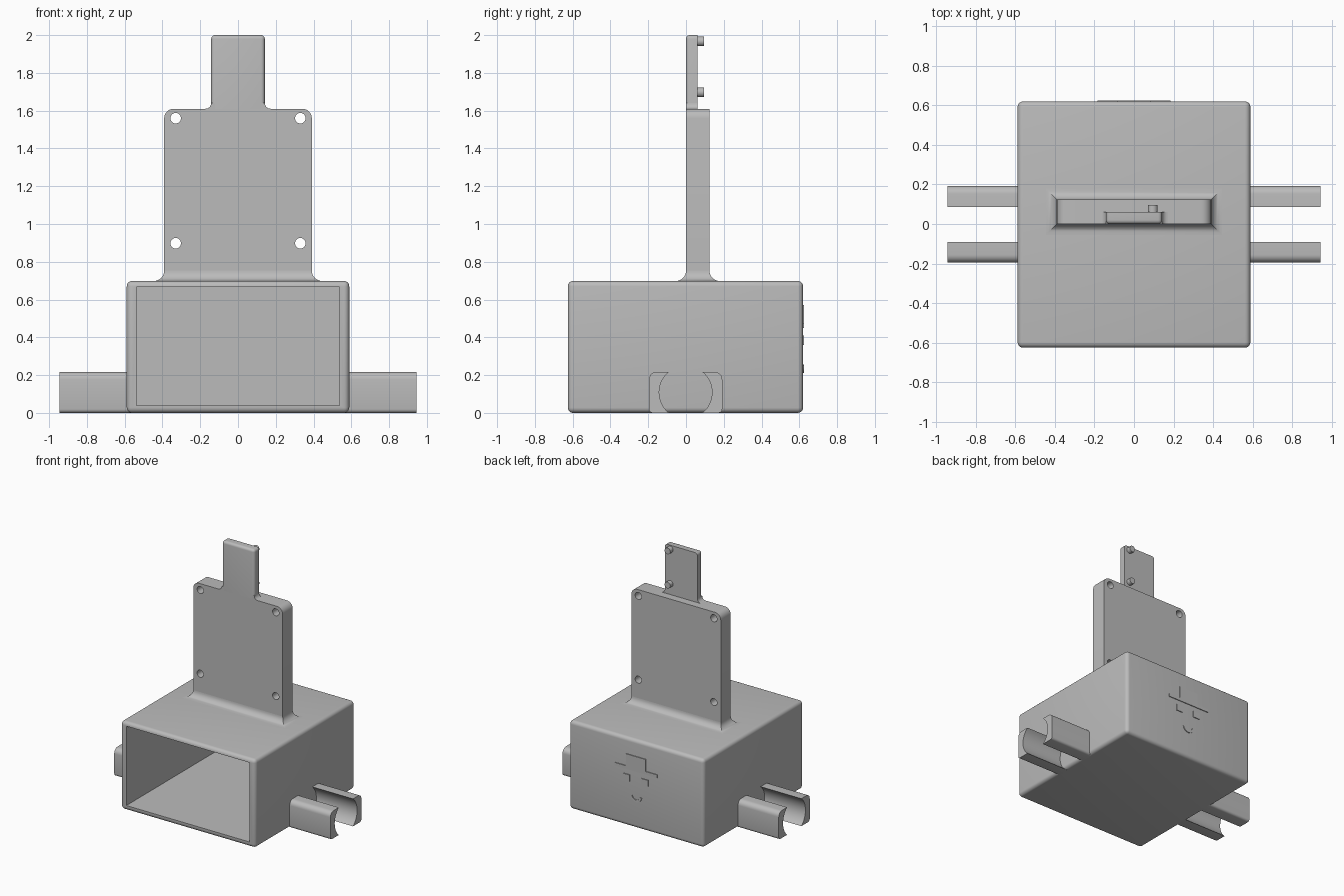
import bpy, bmesh
from math import pi, sin, cos, asin, radians
from mathutils import Vector, Matrix

cube = bpy.data.objects.get("Cube")
if cube:
    bpy.data.objects.remove(cube, do_unlink=True)

grey = bpy.data.materials.new("plain_grey")
grey.use_nodes = True
grey.diffuse_color = (0.5, 0.5, 0.5, 1)
grey.node_tree.nodes["Principled BSDF"].inputs["Base Color"].default_value = (0.5, 0.5, 0.5, 1)


def finish(name, bm):
    bmesh.ops.recalc_face_normals(bm, faces=bm.faces)
    mesh = bpy.data.meshes.new(name)
    bm.to_mesh(mesh)
    bm.free()
    mesh.materials.append(grey)
    ob = bpy.data.objects.new(name, mesh)
    bpy.context.collection.objects.link(ob)
    return ob


def arc(cx, cy, r, a0, a1, n=6):
    return [(cx + r * cos(a0 + (a1 - a0) * i / n), cy + r * sin(a0 + (a1 - a0) * i / n))
            for i in range(n + 1)]


def block(name, lo, hi, bevel=0, pick=lambda e: True):
    lo, hi = Vector(lo), Vector(hi)
    bm = bmesh.new()
    bmesh.ops.create_cube(bm, size=1)
    for v in bm.verts:
        v.co = (lo + hi) / 2 + v.co * (hi - lo)
    if bevel:
        bmesh.ops.bevel(bm, geom=[e for e in bm.edges if pick(e)], offset=bevel,
                        segments=5, profile=0.5, affect='EDGES')
    return finish(name, bm)


def prism(name, points, axis, lo, hi):
    """Extrude a profile: along x the points are (y, z), along y they are (x, z)."""
    place = (lambda p: (lo, *p)) if axis == 'x' else (lambda p: (p[0], lo, p[1]))
    step = (hi - lo, 0, 0) if axis == 'x' else (0, hi - lo, 0)
    bm = bmesh.new()
    face = bm.faces.new([bm.verts.new(place(p)) for p in points])
    new = bmesh.ops.extrude_face_region(bm, geom=[face], use_keep_orig=True)["geom"]
    bmesh.ops.translate(bm, vec=step, verts=[g for g in new if isinstance(g, bmesh.types.BMVert)])
    return finish(name, bm)


def rod(name, x, z, r, y0, y1):
    return prism(name, arc(x, z, r, 0, 2 * pi, 24)[:-1], 'y', y0, y1)


def carve(ob, cutters):
    """Subtract the cutters, bake the result and discard them."""
    for c in cutters:
        mod = ob.modifiers.new("cut", 'BOOLEAN')
        mod.operation, mod.object, mod.solver = 'DIFFERENCE', c, 'EXACT'
    bpy.context.view_layer.update()
    ob.data = bpy.data.meshes.new_from_object(ob.evaluated_get(bpy.context.evaluated_depsgraph_get()))
    ob.modifiers.clear()
    for c in cutters:
        bpy.data.objects.remove(c, do_unlink=True)
    return ob


parts = []

# Hollow housing, open at the front
TOP, BACK = 0.698, 0.62
housing = block("housing", (-0.589, -0.626, 0), (0.589, BACK, TOP), 0.028)
cavity = block("cavity_cutter", (-0.538, -0.8, 0.04), (0.538, 0.57, 0.667))
parts.append(carve(housing, [cavity]))

# Upright plate with rounded top corners and four screw holes
W, PT, Y0, Y1 = 0.391, 1.61, 0.0, 0.124
outline = [(-W, 0.69), (W, 0.69)] + arc(W - 0.05, PT - 0.05, 0.05, 0, pi / 2) \
    + arc(-W + 0.05, PT - 0.05, 0.05, pi / 2, pi)
plate = prism("upright_plate", outline, 'y', Y0, Y1)
drills = [rod("hole_cutter", x, z, 0.028, -0.1, 0.3) for x in (-0.33, 0.33) for z in (0.898, 1.56)]
parts.append(carve(plate, drills))

# Curved skirt where the plate meets the housing
R = 0.055
bm = bmesh.new()
rings = []
for i in range(9):
    a = i / 8 * pi / 2
    off, z = R * (1 - sin(a)), TOP + R * (1 - cos(a))
    rings.append([bm.verts.new(p) for p in (
        (-W - off, Y0 - off, z), (W + off, Y0 - off, z), (W + off, Y1 + off, z), (-W - off, Y1 + off, z))])
for low, high in zip(rings, rings[1:]):
    for k in range(4):
        bm.faces.new((low[k], low[k - 1], high[k - 1], high[k]))
parts.append(finish("plate_skirt", bm))

# Narrow tab on top, softened on the front and top corners
TW, TY = 0.142, 0.061


def tab_edge(e):
    a, b = (v.co for v in e.verts)
    front = max(a.y, b.y) < Y0 + 0.01 and max(a.z, b.z) > 1.9
    corner = min(a.z, b.z) > 1.9 and abs(a.x - b.x) < 0.01
    return front or corner


parts.append(block("top_tab", (-TW, Y0, PT - 0.001), (TW, TY, 2.0), 0.02, tab_edge))
for side, s in (("left", 1), ("right", -1)):
    curve = [(s * x, z) for x, z in arc(TW + 0.03, PT + 0.03, 0.03, pi, 1.5 * pi)]
    foot = [(s * (TW - 0.02), PT - 0.001), (s * (TW - 0.02), PT + 0.03)]
    parts.append(prism("tab_fillet_" + side, foot + curve, 'y', Y0, TY))

# Pegs on the back of the tab
for name, z in (("upper", 1.967), ("lower", 1.697)):
    parts.append(rod("peg_" + name, 0.095, z, 0.025, TY - 0.01, 0.096))

# Split tube clips on both sides
H, CR = 0.217, 0.14
t = asin(H / 2 / CR)
jaw = arc(0.194 - 0.02, 0.02, 0.02, -pi / 2, 0, 4) + arc(0.194 - 0.04, H - 0.04, 0.04, 0, pi / 2) \
    + arc(0, H / 2, CR, t, -t, 16)
for side, s in (("left", 1), ("right", -1)):
    for end, f in (("back", 1), ("front", -1)):
        parts.append(prism(f"clip_{side}_{end}", [(f * y - 0.002, z) for y, z in jaw],
                           'x', s * 0.56, s * 0.945))

# Thin raised face with a hat on the back wall
hat = [(0.185, 0.45), (0.185, 0.475), (0.085, 0.475), (0.085, 0.57),
       (-0.085, 0.57), (-0.085, 0.475), (-0.185, 0.475), (-0.185, 0.45)]
smile = arc(0, 0.26, 0.05, pi * 1.05, pi * 1.95, 8) + arc(0, 0.262, 0.035, pi * 1.95, pi * 1.05, 8)
relief = [("face_hat", hat), ("face_smile", smile)]
for side, x in (("left", 0.085), ("right", -0.075)):
    relief.append(("face_eye_" + side, [(x - 0.03, 0.36), (x + 0.03, 0.36), (x + 0.03, 0.41), (x - 0.03, 0.41)]))
for name, pts in relief:
    parts.append(prism(name, pts, 'y', BACK - 0.002, BACK + 0.006))

# Smooth the rounded surfaces and keep the corners crisp
bpy.ops.object.select_all(action='DESELECT')
for ob in parts:
    ob.select_set(True)
bpy.context.view_layer.objects.active = parts[0]
bpy.ops.object.shade_smooth_by_angle(angle=radians(32))
